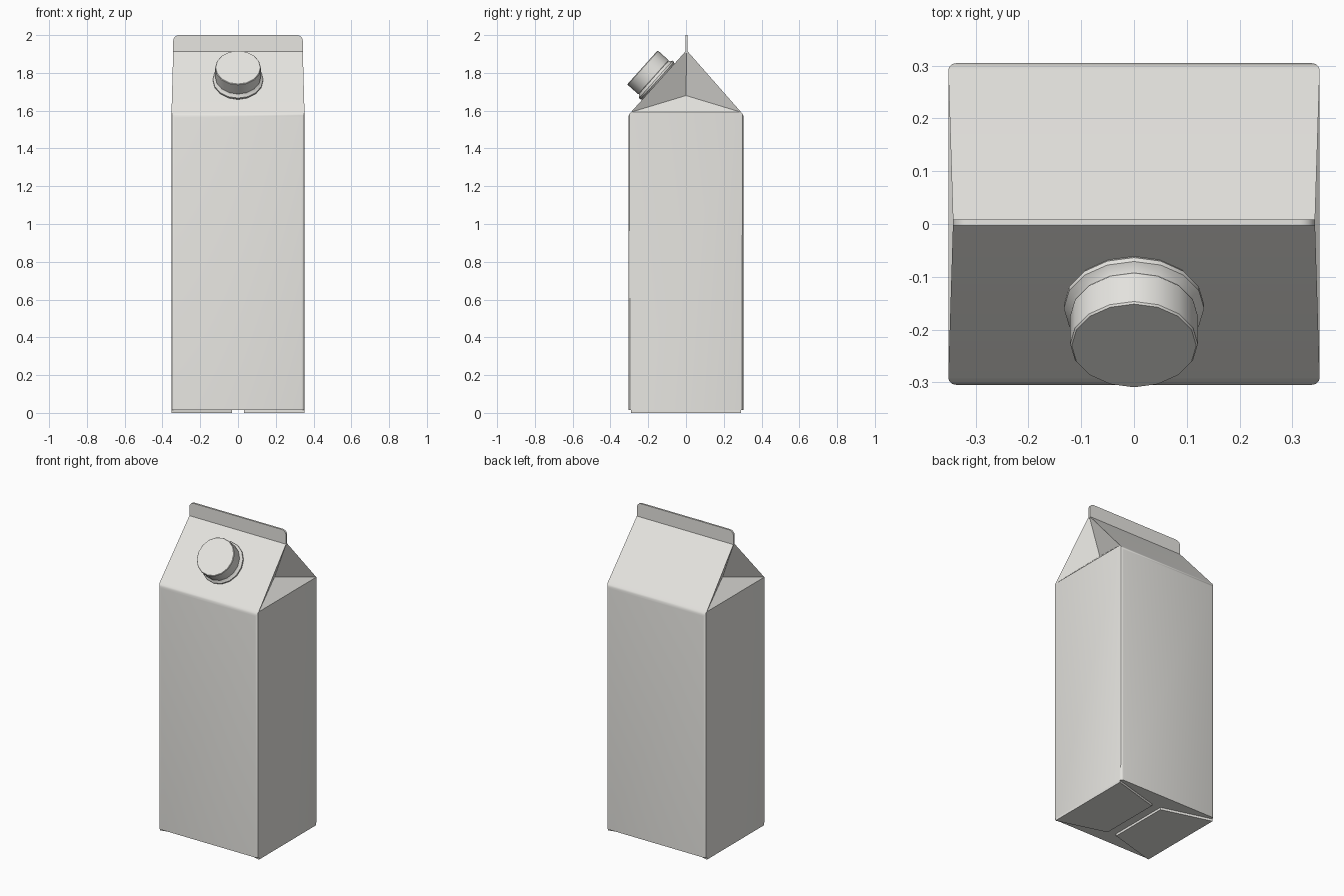
import bpy, bmesh, math
from mathutils import Vector

if "Cube" in bpy.data.objects:
    bpy.data.objects.remove(bpy.data.objects["Cube"])

paper = bpy.data.materials.new("warm_white")
paper.diffuse_color = (0.8, 0.79, 0.755, 1)
paper.use_nodes = True
paper.node_tree.nodes["Principled BSDF"].inputs["Base Color"].default_value = paper.diffuse_color

W, D, EAVE, RIDGE, BASE = 0.352, 0.305, 1.58, 1.92, 0.015


def finish(bm, name, angle=30):
    bmesh.ops.recalc_face_normals(bm, faces=bm.faces)
    me = bpy.data.meshes.new(name)
    bm.to_mesh(me)
    bm.free()
    me.materials.append(paper)
    ob = bpy.data.objects.new(name, me)
    bpy.context.collection.objects.link(ob)
    bpy.ops.object.select_all(action='DESELECT')
    ob.select_set(True)
    bpy.context.view_layer.objects.active = ob
    bpy.ops.object.shade_smooth_by_angle(angle=math.radians(angle))
    return ob


def prism(points, axis, thickness):
    """Closed solid from a flat outline pushed along axis."""
    bm = bmesh.new()
    f = bm.faces.new([bm.verts.new(p) for p in points])
    ext = bmesh.ops.extrude_face_region(bm, geom=[f])
    moved = [g for g in ext["geom"] if isinstance(g, bmesh.types.BMVert)]
    bmesh.ops.translate(bm, verts=moved, vec=Vector(axis) * thickness)
    return bm


# carton: box walls, sloped roof and folded-in gable ends
bm = bmesh.new()
ring = [(-W, -D), (W, -D), (W, D), (-W, D)]
lo = [bm.verts.new((x, y, BASE)) for x, y in ring]
hi = [bm.verts.new((x, y, EAVE)) for x, y in ring]
top = {s: bm.verts.new((s * 0.343, 0.003, RIDGE)) for s in (-1, 1)}
fold = {s: bm.verts.new((s * 0.26, 0, 1.68)) for s in (-1, 1)}
bm.faces.new(lo)
for i in range(4):
    j = (i + 1) % 4
    bm.faces.new((lo[i], lo[j], hi[j], hi[i]))
bm.faces.new((hi[0], hi[1], top[1], top[-1]))
bm.faces.new((hi[2], hi[3], top[-1], top[1]))
for s, a, b in ((1, hi[1], hi[2]), (-1, hi[3], hi[0])):
    bm.faces.new((a, b, fold[s]))
    bm.faces.new((b, top[s], fold[s]))
    bm.faces.new((top[s], a, fold[s]))
soft = [e for e in bm.edges
        if {e.verts[0], e.verts[1]} in [{lo[i], hi[i]} for i in range(4)]
        + [{hi[0], hi[1]}, {hi[2], hi[3]}]]
bmesh.ops.bevel(bm, geom=soft, offset=0.016, segments=3, profile=0.5,
                affect='EDGES', clamp_overlap=True)
finish(bm, "carton_body")

# sealed fin along the ridge, rounded at its top corners
R, FX = 0.03, 0.343
outline = [(-FX, -0.003, 1.905), (FX, -0.003, 1.905)]
for cx, start in ((FX - R, 0), (R - FX, 90)):
    for k in range(6):
        a = math.radians(start + 18 * k)
        outline.append((cx + R * math.cos(a), -0.003, 2 - R + R * math.sin(a)))
finish(prism(outline, (0, 1, 0), 0.012), "top_fin")

# two folded flaps under the base
for s, side in ((-1, "left"), (1, "right")):
    pts = [(s * W, -D + 0.014, 0), (s * W, D - 0.014, 0),
           (s * 0.033, 0.2, 0), (s * 0.033, -0.2, 0)]
    finish(prism(pts, (0, 0, 1), BASE + 0.001), "base_flap_" + side)


# screw cap and its collar, turned from profiles and set on the front slope
def lathe(name, profile, n=16):
    bm = bmesh.new()
    rings = []
    for r, h in profile:
        rings.append([bm.verts.new((r * math.sin(math.tau * k / n),
                                    r * math.cos(math.tau * k / n), h))
                      for k in range(n)])
    for a, b in zip(rings, rings[1:]):
        for k in range(n):
            m = (k + 1) % n
            bm.faces.new((a[k], a[m], b[m], b[k]))
    bm.faces.new(rings[0])
    bm.faces.new(rings[-1])
    ob = finish(bm, name)
    ob.location = (0, -0.148, 1.755)
    ob.rotation_euler = (math.atan2(RIDGE - EAVE, D), 0, 0)
    return ob


lathe("cap_collar", [(0.125, -0.005), (0.133, 0.006), (0.133, 0.016),
                     (0.122, 0.024), (0.115, 0.036)])
lathe("screw_cap", [(0.117, 0.03), (0.121, 0.036), (0.121, 0.107), (0.118, 0.111)])
